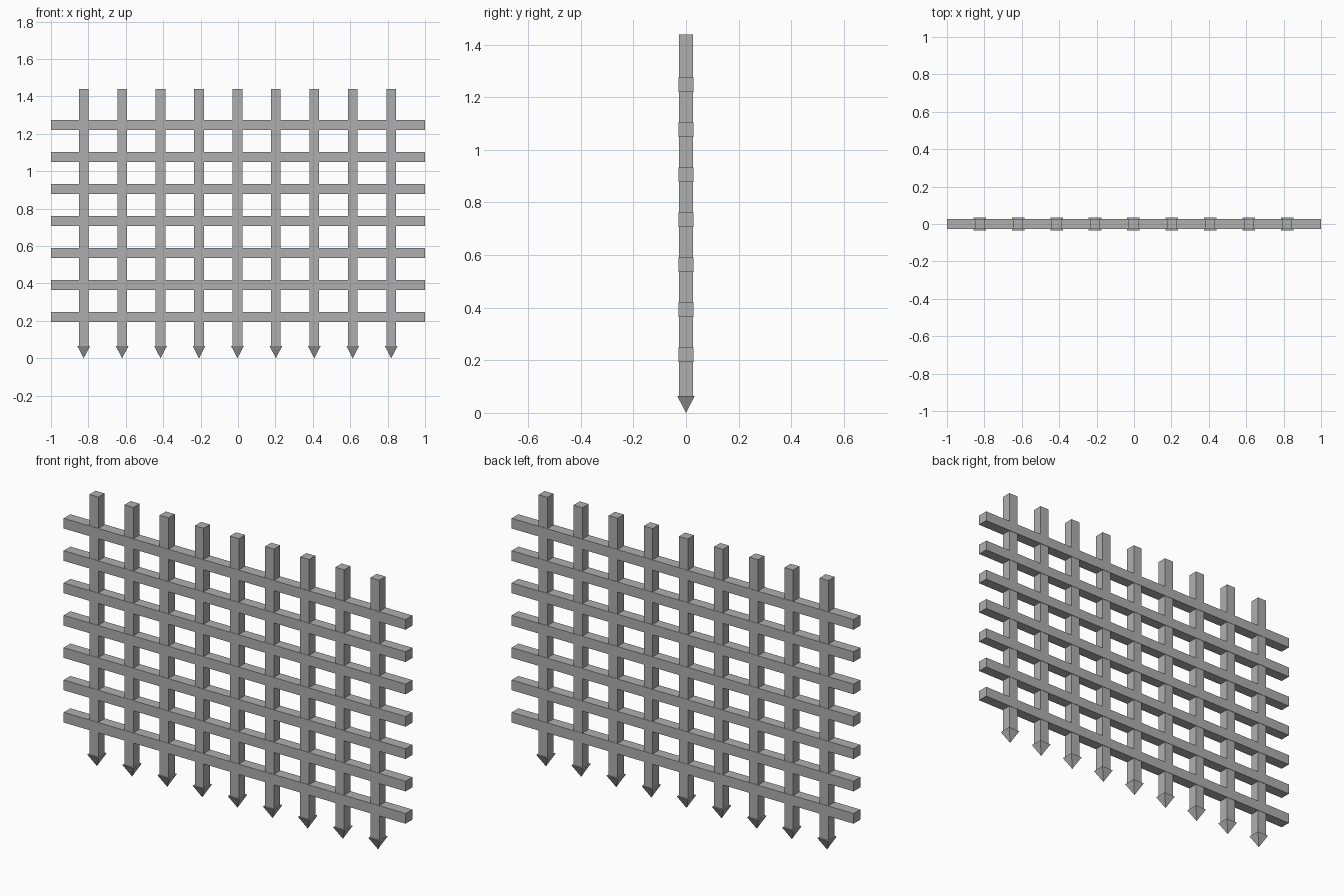
import bpy
import math

if "Cube" in bpy.data.objects:
    bpy.data.objects.remove(bpy.data.objects["Cube"])

grey = bpy.data.materials.new("dark_grey")
grey.diffuse_color = (0.43, 0.43, 0.43, 1)
grey.use_nodes = True
grey.node_tree.nodes["Principled BSDF"].inputs["Base Color"].default_value = grey.diffuse_color


def bar(name, loc, size):
    bpy.ops.mesh.primitive_cube_add(size=1, location=loc)
    ob = bpy.context.object
    ob.name = name
    ob.scale = size
    bpy.ops.object.transform_apply(location=False, rotation=False, scale=True)
    ob.data.materials.append(grey)
    return ob


def square_cone(name, x, z0, z1, w0, w1):
    bpy.ops.mesh.primitive_cone_add(
        vertices=4, radius1=w0 / math.sqrt(2), radius2=w1 / math.sqrt(2),
        depth=z1 - z0, location=(x, 0, (z0 + z1) / 2), rotation=(0, 0, math.pi / 4))
    ob = bpy.context.object
    ob.name = name
    bpy.ops.object.transform_apply(location=False, rotation=True, scale=False)
    ob.data.materials.append(grey)


TOP = 1.439
SPIKE_H = 0.065
SPIKE_W = 0.067
BAR_W = 0.052

# Horizontal rails
for i in range(7):
    bar(f"rail_{i + 1}", (0, 0, 0.221 + 0.171 * i), (2.0, 0.056, 0.054))

# Vertical bars, each with a four-sided spike pointing down
for i in range(9):
    x = -0.003 + 0.2055 * (i - 4)
    bar(f"upright_{i + 1}", (x, 0, (TOP + SPIKE_H) / 2), (BAR_W, BAR_W, TOP - SPIKE_H))
    square_cone(f"spike_{i + 1}", x, 0, SPIKE_H, 0, SPIKE_W)
